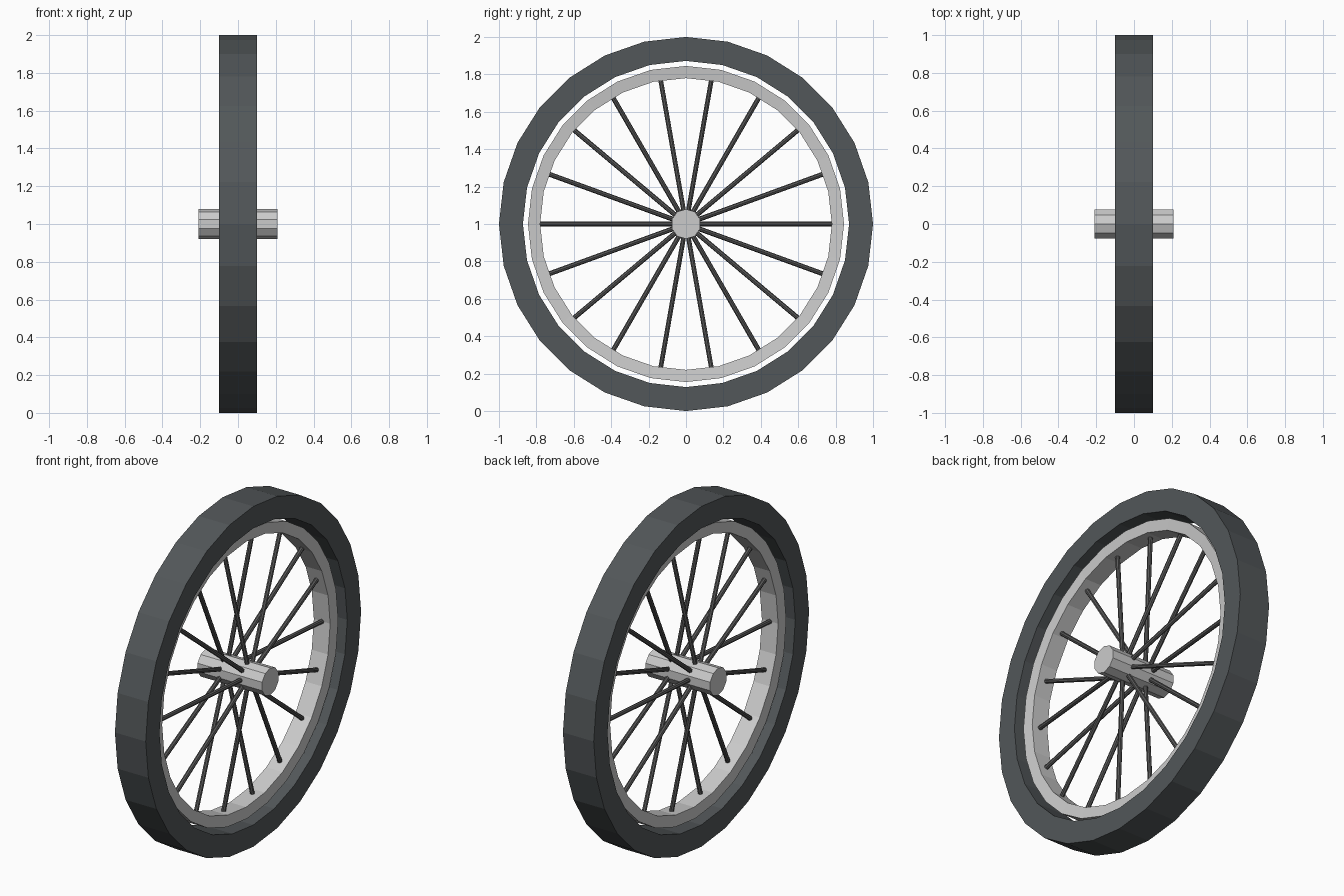
import bpy, bmesh
from math import sin, cos, pi
from mathutils import Vector

if "Cube" in bpy.data.objects:
    bpy.data.objects.remove(bpy.data.objects["Cube"])

CENTRE = Vector((0, 0, 1))


def material(name, v):
    m = bpy.data.materials.new(name)
    m.diffuse_color = v
    m.use_nodes = True
    m.node_tree.nodes["Principled BSDF"].inputs["Base Color"].default_value = m.diffuse_color
    return m


rubber = material("dark_rubber", (0.085, 0.095, 0.1, 1))
steel = material("dark_steel", (0.1, 0.1, 0.1, 1))


def finish(bm, name, mat=None):
    bmesh.ops.recalc_face_normals(bm, faces=bm.faces)
    me = bpy.data.meshes.new(name)
    bm.to_mesh(me)
    bm.free()
    ob = bpy.data.objects.new(name, me)
    bpy.context.collection.objects.link(ob)
    if mat:
        me.materials.append(mat)
    return ob


def ring(name, profile, sides, mat=None):
    """Sweep a closed (x, radius) profile around the wheel axis."""
    bm = bmesh.new()
    loops = []
    for i in range(sides):
        a = 2 * pi * i / sides
        loops.append([bm.verts.new(CENTRE + Vector((x, r * cos(a), r * sin(a))))
                      for x, r in profile])
    n = len(profile)
    for i in range(sides):
        p, q = loops[i], loops[(i + 1) % sides]
        for j in range(n):
            k = (j + 1) % n
            bm.faces.new((p[j], p[k], q[k], q[j]))
    return finish(bm, name, mat)


def rod(name, a, b, radius, sides, mat=None):
    """Capped cylinder between two points."""
    bm = bmesh.new()
    d = b - a
    bmesh.ops.create_cone(bm, cap_ends=True, segments=sides, radius1=radius,
                          radius2=radius, depth=d.length)
    bm.transform(d.to_track_quat('Z', 'Y').to_matrix().to_4x4())
    bmesh.ops.translate(bm, verts=bm.verts, vec=(a + b) / 2)
    return finish(bm, name, mat)


# tyre and inner rim
ring("tyre", [(-0.1, 1), (0.1, 1), (0.1, 0.872), (-0.1, 0.872)], 28, rubber)
ring("rim", [(-0.06, 0.845), (0.06, 0.845), (0.053, 0.78), (-0.053, 0.78)], 28)

# hub
rod("hub", CENTRE + Vector((-0.21, 0, 0)), CENTRE + Vector((0.21, 0, 0)), 0.08, 10)

# spokes, alternating between the two ends of the hub
for i in range(18):
    a = i * pi / 9
    out = Vector((0, cos(a), sin(a)))
    side = Vector((0.07 if i % 2 else -0.07, 0, 0))
    rod(f"spoke_{i + 1}", CENTRE + out * 0.06 + side, CENTRE + out * 0.785,
        0.013, 8, steel)
